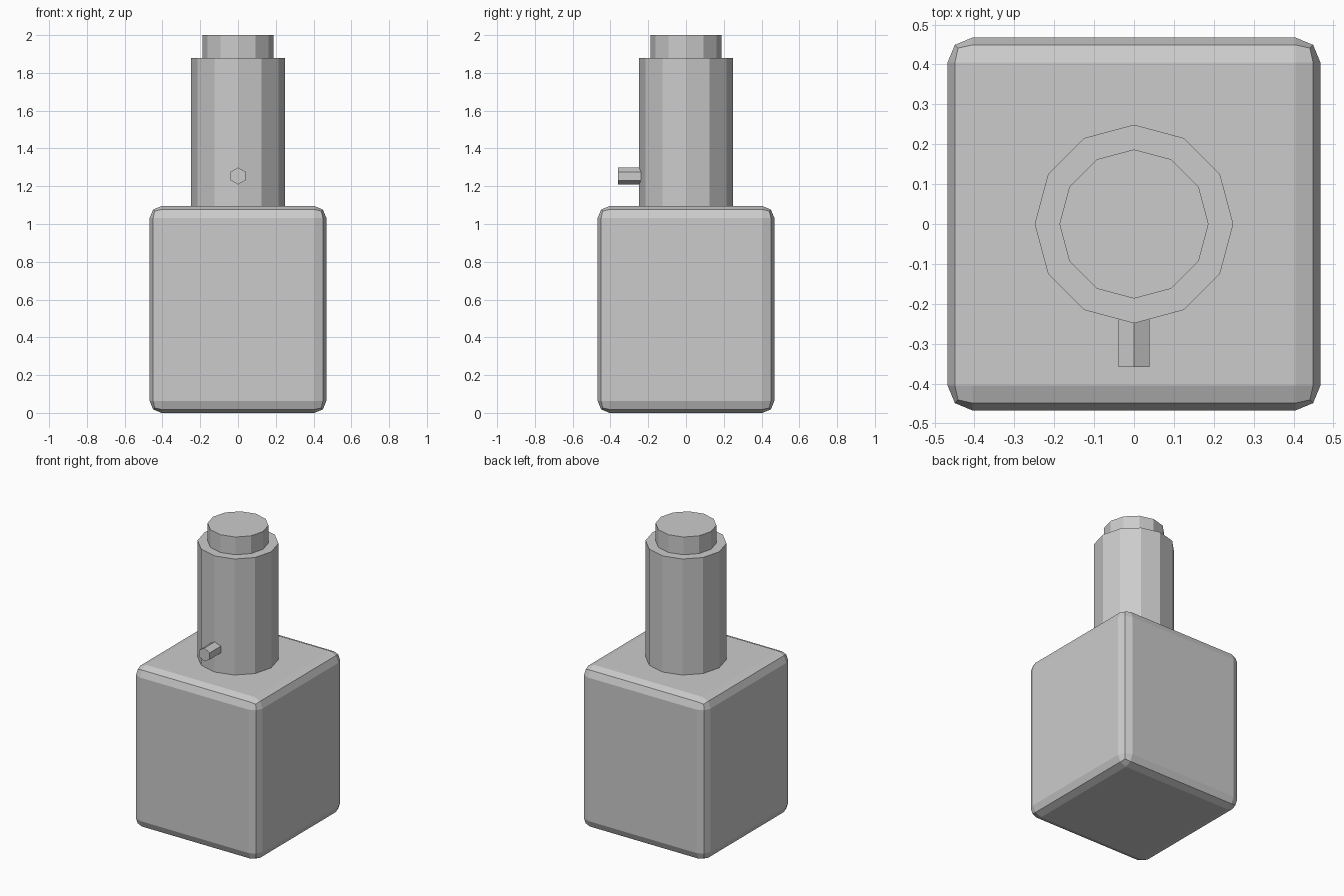
import bpy
import math

cube = bpy.data.objects.get("Cube")
if cube:
    bpy.data.objects.remove(cube, do_unlink=True)

# Single flat colour
grey = bpy.data.materials.new("light_grey")
grey.use_nodes = True
colour = (0.6, 0.6, 0.6, 1)
grey.diffuse_color = colour
grey.node_tree.nodes["Principled BSDF"].inputs["Base Color"].default_value = colour


def finish(name):
    """Name and colour the newest primitive."""
    obj = bpy.context.object
    obj.name = name
    obj.data.materials.append(grey)
    return obj


def prism(name, sides, radius, depth, centre, rotation=(0, 0, 0)):
    bpy.ops.mesh.primitive_cylinder_add(
        vertices=sides, radius=radius, depth=depth,
        location=centre, rotation=rotation)
    return finish(name)


# Block body with rounded edges
width, height = 0.935, 1.095
bpy.ops.mesh.primitive_cube_add(size=1, location=(0, 0, height / 2))
body = finish("body")
body.scale = (width, width, height)
bpy.ops.object.transform_apply(location=False, rotation=False, scale=True)
bevel = body.modifiers.new("rounded_edges", "BEVEL")
bevel.width = 0.0625
bevel.segments = 2

# Neck and its narrower cap, stacked on the body
neck_top = 1.88
prism("neck", 12, 0.249, neck_top - height, (0, 0, (neck_top + height) / 2))
prism("cap", 12, 0.187, 2 - neck_top, (0, 0, (2 + neck_top) / 2))

# Hexagonal peg on the front of the neck, one corner pointing up
prism("peg", 6, 0.045, 0.12, (0, -0.299, 1.254), (math.pi / 2, 0, 0))
